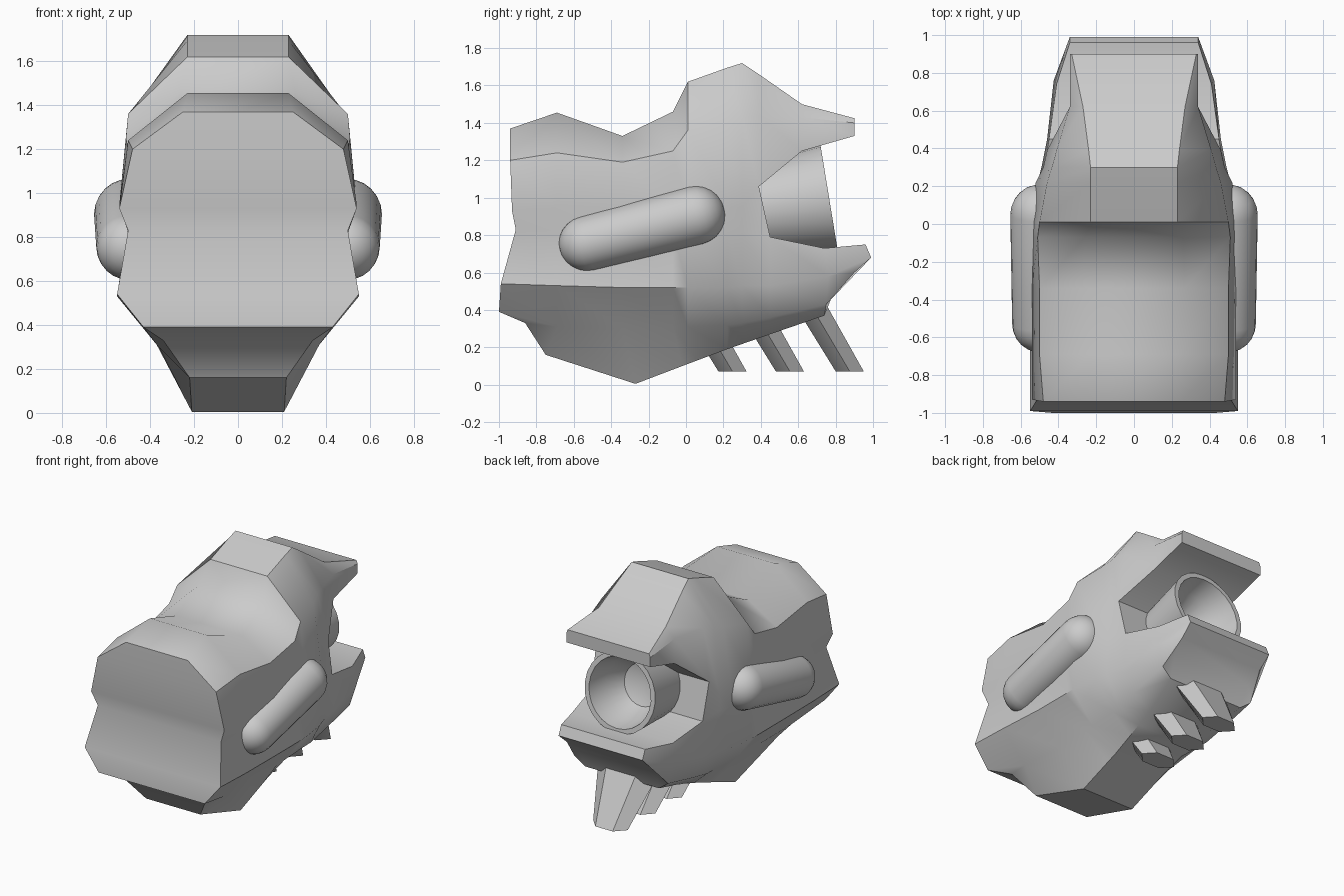
import bpy, bmesh, math
from mathutils import Vector

if "Cube" in bpy.data.objects:
    bpy.data.objects.remove(bpy.data.objects["Cube"])


def finish(bm, name, angle=35):
    bmesh.ops.remove_doubles(bm, verts=bm.verts, dist=0.0005)
    bmesh.ops.recalc_face_normals(bm, faces=bm.faces)
    me = bpy.data.meshes.new(name)
    bm.to_mesh(me)
    bm.free()
    ob = bpy.data.objects.new(name, me)
    bpy.context.collection.objects.link(ob)
    bpy.ops.object.select_all(action='DESELECT')
    ob.select_set(True)
    bpy.context.view_layer.objects.active = ob
    bpy.ops.object.shade_smooth_by_angle(angle=math.radians(angle))
    return ob


def loft(bm, halves, cap_start=False, cap_end=False):
    """Skin mirrored half-sections (lists of x, y, z from top to bottom)."""
    rings = []
    for h in halves:
        ring = list(h) + [(-x, y, z) for x, y, z in reversed(h)]
        rings.append([bm.verts.new(p) for p in ring])
    n = len(rings[0])
    for a, b in zip(rings, rings[1:]):
        for i in range(n):
            j = (i + 1) % n
            bm.faces.new((a[i], a[j], b[j], b[i]))
    # caps as strips across the mirror plane
    for ring, on in ((rings[0], cap_start), (rings[-1], cap_end)):
        if on:
            for i in range(n // 2 - 1):
                bm.faces.new((ring[i], ring[i + 1], ring[n - 2 - i], ring[n - 1 - i]))


def lathe(name, profile, origin, axis, steps=32):
    """Revolve (radius, distance) pairs about an axis."""
    bm = bmesh.new()
    rot = Vector((0, 0, 1)).rotation_difference(Vector(axis).normalized())
    vs = [bm.verts.new(Vector(origin) + rot @ Vector((r, 0, d))) for r, d in profile]
    es = [bm.edges.new(e) for e in zip(vs, vs[1:])]
    bmesh.ops.spin(bm, geom=vs + es, cent=origin, axis=rot @ Vector((0, 0, 1)),
                   angle=2 * math.pi, steps=steps)
    return finish(bm, name)


def station(y, top, shoulder, waist, belly, bottom):
    """Body half-section at one y: pinched waist, bulge below, narrow keel."""
    return [(top[0], y, top[1]), (shoulder[0], y, shoulder[1]), (waist[0], y, 0.95),
            (waist[1], y, 0.82), (belly[0], y, belly[1]), (belly[2], y, belly[3]),
            (bottom[0], bottom[1], bottom[2])]


# Head: rear block, then it splits into brow and jaw around the mouth notch
rear = [(.25, -.94, 1.37), (.48, -.94, 1.2), (.54, -.93, .93), (.50, -.91, .83),
        (.55, -.99, .54), (.43, -1.0, .39), (.34, -.86, .33)]
split = [(.24, .39, 1.66), (.41, .39, 1.44), (.46, .39, 1.06), (.45, .45, .79),
         (.46, .45, .53), (.38, .45, .36), (.24, .45, .27)]
bm = bmesh.new()
loft(bm, [
    rear,
    station(-.69, (.23, 1.455), (.50, 1.24), (.54, .50), (.55, .53, .37, .31), (.22, -.75, .16)),
    station(-.34, (.27, 1.33), (.50, 1.19), (.54, .51), (.54, .52, .36, .30), (.21, -.27, .005)),
    station(-.07, (.26, 1.46), (.51, 1.25), (.54, .52), (.54, .52, .37, .31), (.21, -.02, .10)),
    station(.01, (.23, 1.62), (.50, 1.36), (.54, .53), (.54, .52, .37, .31), (.21, .06, .13)),
    station(.22, (.23, 1.695), (.46, 1.40), (.52, .51), (.51, .52, .37, .32), (.22, .22, .19)),
    station(.30, (.23, 1.72), (.435, 1.43), (.48, .48), (.49, .53, .38, .33), (.23, .32, .225)),
    split], cap_start=True)
loft(bm, [split[:3],
          [(.27, .62, 1.50), (.34, .62, 1.43), (.34, .62, 1.25)],
          [(.33, .90, 1.425), (.34, .90, 1.40), (.34, .90, 1.33)]], cap_end=True)
loft(bm, [split[3:],
          [(.41, .74, .73), (.425, .76, .58), (.38, .75, .43), (.30, .74, .37)],
          [(.34, .96, .75), (.34, .99, .68), (.335, .90, .60), (.32, .80, .52)]], cap_end=True)
(mx, my, mz), (px, py, pz) = split[2:4]
bm.faces.new([bm.verts.new(p) for p in
              ((mx, my, mz), (px, py, pz), (-px, py, pz), (-mx, my, mz))])
finish(bm, "head_shell", 38)

# Hollow mouth tube, tilted slightly upward
axis = Vector((0, .55, .09)).normalized()
lathe("mouth_tube", [(0, -.46), (.23, -.46), (.285, 0), (.25, 0), (.22, -.15), (.15, -.27), (0, -.32)],
      Vector((0, .765, 1.0)), axis, 24)

# Rounded pods along both sides
low, high = Vector((0, -.53, .755)), Vector((0, .05, .905))
length = (high - low).length
arc = [math.pi / 2 * i / 6 for i in range(7)]
capsule = [(.15 * math.sin(a), -.15 * math.cos(a)) for a in arc]
capsule += [(.16 * math.cos(a), length + .16 * math.sin(a)) for a in arc]
for side, label in ((-1, "left"), (1, "right")):
    lathe("side_pod_" + label, capsule, low + Vector((side * .495, 0, 0)), high - low, 24)

# Three raked, tapered fins beneath the jaw
for k, y_tip in enumerate((.248, .555, .875)):
    bm = bmesh.new()
    rings = []
    for z, w, t in ((.072, .14, .075), (.42, .24, .085)):
        y = y_tip - .59 * (z - .072)
        rings.append([bm.verts.new((w * u, y + t * v, z)) for u, v in
                      ((1, 0), (.5, 1), (-.5, 1), (-1, 0), (-.5, -1), (.5, -1))])
    for i in range(6):
        j = (i + 1) % 6
        bm.faces.new((rings[0][i], rings[0][j], rings[1][j], rings[1][i]))
    for r in rings:
        bm.faces.new(r)
    finish(bm, "chin_fin_%d" % (k + 1))
